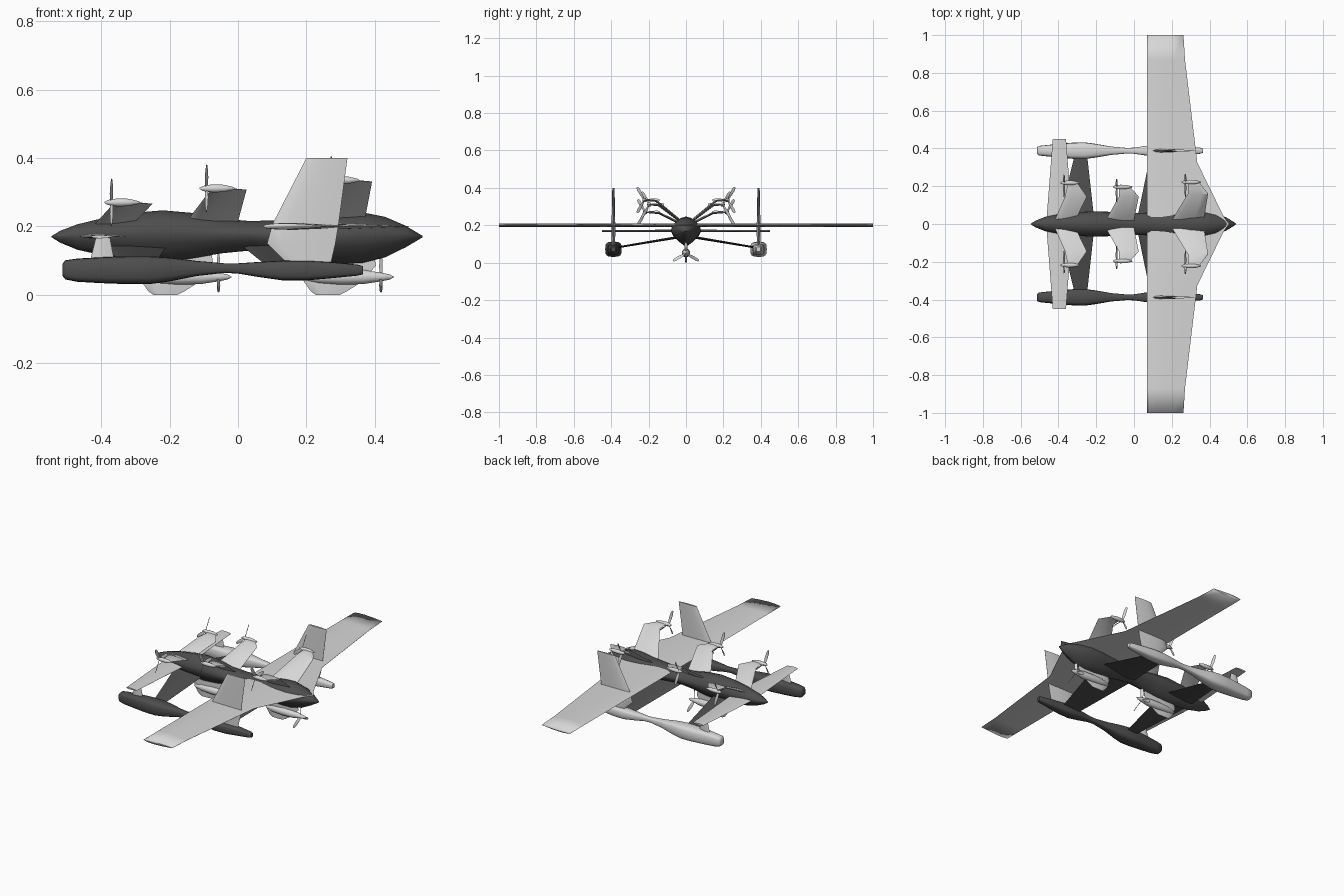
import bpy, bmesh, math
from mathutils import Vector

if "Cube" in bpy.data.objects:
    bpy.data.objects.remove(bpy.data.objects["Cube"])


def material(name, v):
    m = bpy.data.materials.new(name)
    m.diffuse_color = (v, v, v, 1)
    m.use_nodes = True
    m.node_tree.nodes["Principled BSDF"].inputs["Base Color"].default_value = m.diffuse_color
    return m


light = material("light_grey", .68)
dark = material("dark_grey", .075)


def make(name, lofts, mat=light, angle=40):
    """One object from lists of cross-section rings, each lofted and capped."""
    bm = bmesh.new()
    for rings in lofts:
        rows = [[bm.verts.new(p) for p in r] for r in rings]
        n = len(rows[0])
        for a, b in zip(rows, rows[1:]):
            for i in range(n):
                bm.faces.new((a[i], a[(i + 1) % n], b[(i + 1) % n], b[i]))
        bm.faces.new(rows[0])
        bm.faces.new(rows[-1])
    bmesh.ops.recalc_face_normals(bm, faces=bm.faces)
    me = bpy.data.meshes.new(name)
    bm.to_mesh(me)
    bm.free()
    me.polygons.foreach_set("use_smooth", [True] * len(me.polygons))
    me.set_sharp_from_angle(angle=math.radians(angle))
    me.materials.append(mat)
    ob = bpy.data.objects.new(name, me)
    bpy.context.collection.objects.link(ob)
    return ob


FOIL = [(0, 0), (.06, .55), (.2, .9), (.4, 1), (.7, .65), (1, .05),
        (1, -.05), (.7, -.65), (.4, -1), (.2, -.9), (.06, -.55)]


def panel(name, stations, s=1, mat=light):
    """Wing-like panel; each station is (x_lead, x_trail, y, z, thickness)."""
    rings = []
    for i, (x0, x1, y, z, t) in enumerate(stations):
        a, b = stations[max(i - 1, 0)], stations[min(i + 1, len(stations) - 1)]
        d = Vector((b[2] - a[2], b[3] - a[3])).normalized()
        rings.append([(x0 + (x1 - x0) * u, s * (y - d.y * v * t / 2), z + d.x * v * t / 2)
                      for u, v in FOIL])
    return make(name, [rings], mat)


def spindle(name, x, y, z, prof, n=14):
    """Round body along x; prof is (x offset, radius)."""
    make(name, [[[(x + dx, y + r * math.cos(2 * math.pi * k / n),
                   z + r * math.sin(2 * math.pi * k / n)) for k in range(n)]
                 for dx, r in prof]])


def propeller(name, x, y, z, angles, s=1):
    lofts = []
    for deg in angles:
        a = math.radians(deg)
        out, side = (math.cos(a), math.sin(a)), (-math.sin(a), math.cos(a))
        rings = []
        for r, c, tw in ((.004, .005, 55), (.035, .009, 35), (.065, .009, 22), (.079, .005, 18)):
            cx, cs = c * math.sin(math.radians(tw)), c * math.cos(math.radians(tw))
            ring = []
            for u, v in ((-1, 0), (0, .0018), (1, 0), (0, -.0018)):
                w = cs * u
                ring.append((x + cx * u + v, y + s * (out[0] * r + side[0] * w),
                             z + out[1] * r + side[1] * w))
            rings.append(ring)
        lofts.append(rings)
    make(name, lofts)


# Fuselage: rounded top, V-shaped keel; stations are (x, bottom, top, half width)
HALF = [(0, 1), (.4, .9), (.75, .65), (.97, .3), (1, .05), (.85, -.3), (.5, -.68), (.12, -.98)]
SECTION = HALF + [(-u, v) for u, v in reversed(HALF[1:])]
body = [(-.545, .168, .172, .003), (-.52, .152, .187, .018), (-.47, .131, .206, .038),
        (-.4, .115, .223, .052), (-.3, .102, .24, .063), (-.22, .098, .247, .067),
        (-.14, .104, .24, .065), (-.05, .12, .223, .06), (.03, .128, .216, .058),
        (.1, .12, .217, .062), (.2, .1, .226, .072), (.29, .09, .238, .08),
        (.36, .091, .242, .078), (.43, .108, .228, .06), (.49, .138, .202, .034),
        (.54, .168, .172, .003)]
make("fuselage", [[[(x, w * u, (b + t) / 2 + (t - b) / 2 * v) for u, v in SECTION]
                   for x, b, t, w in body]], dark, 60)

# Main wing with cranked trailing edge and softly shaded tips, and canard
right_half = [(.07, .5, 0, .2, .02), (.07, .47, .05, .2, .02), (.07, .335, .325, .2, .02),
              (.07, .27, .87, .2, .02), (.07, .262, 1, .2, .018)]
wing = panel("main_wing", [(a, b, -y, z, t) for a, b, y, z, t in reversed(right_half[1:])]
             + right_half).data
for e in wing.edges:
    if all(abs(wing.vertices[i].co.y) > .99 for i in e.vertices):
        e.use_edge_sharp = False
panel("canard", [(-.43, -.36, -.45, .17, .01), (-.465, -.325, 0, .17, .014),
                 (-.43, -.36, .45, .17, .01)])

# Boom floats: rounded-box section; stations are (x, centre z, half width, half height)
boom = [(-.513, .073, .018, .018), (-.505, .073, .025, .028), (-.47, .072, .029, .034),
        (-.4, .072, .036, .038), (-.32, .072, .043, .041), (-.26, .072, .044, .041),
        (-.2, .074, .036, .035), (-.12, .077, .022, .022), (-.04, .078, .015, .014),
        (.0, .077, .016, .015), (.06, .074, .025, .022), (.13, .071, .032, .029),
        (.2, .071, .03, .029), (.28, .072, .022, .023), (.35, .072, .016, .016),
        (.365, .072, .011, .012)]


def box_ring(x, y, z, w, h, n=16):
    pts = []
    for k in range(n):
        c, q = math.cos(2 * math.pi * k / n), math.sin(2 * math.pi * k / n)
        pts.append((x, y + w * math.copysign(abs(c) ** .6, c), z + h * math.copysign(abs(q) ** .6, q)))
    return pts


NACELLE = [(-.02, .002), (-.012, .007), (0, .010), (.02, .012), (.05, .011), (.08, .004), (.083, .001)]
# Upper engines: prop x, nacelle y, z, then root z and chords at root, knee and tip
upper = {"front": (-.37, .218, .27, .205, (-.42, -.31), (-.365, -.25), (-.35, -.30)),
         "middle": (-.092, .196, .311, .215, (-.15, 0), (-.08, .025), (-.08, -.02)),
         "rear": (.272, .222, .335, .215, (.2, .37), (.285, .392), (.285, .345))}

for s, side in ((1, "left"), (-1, "right")):
    # One boom is light, the other dark
    make("boom_float_" + side, [[box_ring(x, .388 * s, z, w, h) for x, z, w, h in boom]],
         light if s > 0 else dark, 60)

    # Tail fin through the wing, canard post, and the two float braces
    panel("tail_fin_" + side, [(.15, .27, .388, .085, .016), (.085, .285, .388, .15, .02),
                               (.1, .294, .388, .205, .02), (.2, .32, .388, .4, .012)], s)
    panel("canard_post_" + side, [(-.435, -.36, .388, .09, .014), (-.415, -.375, .388, .17, .01)], s)
    panel("front_brace_" + side, [(-.4, -.21, .02, .14, .014), (-.31, -.25, .38, .08, .01)], s, dark)
    panel("rear_brace_" + side, [(.015, .27, .02, .14, .014), (.09, .2, .38, .08, .01)], s, dark)

    # Upper engine pylons, nacelles and tractor propellers
    for pos, (x, y, z, zr, root, knee, tip) in upper.items():
        ky = .145 if pos != "rear" else .16
        panel(f"{pos}_pylon_{side}", [(*root, .02, zr, .014), (*knee, ky, z - .004, .012),
                                      (*tip, y, z, .008)], s)
        spindle(f"{pos}_nacelle_{side}", x, y * s, z, NACELLE)
        propeller(f"{pos}_propeller_{side}", x, y * s, z, (60, 180, 300), s)

# Belly engines: keel fin, nacelle and pusher propeller
BELLY = [(-.235, .002), (-.22, .01), (-.18, .019), (-.11, .023), (-.05, .021),
         (0, .013), (.025, .008), (.038, .001)]
for pos, x in (("front", -.057), ("rear", .418)):
    panel(pos + "_keel_fin", [(x + a, x + b, 0, z, t) for a, b, z, t in
                              ((-.23, -.02, .12, .014), (-.24, -.015, .085, .014),
                               (-.225, -.055, .038, .013), (-.205, -.1, .01, .01),
                               (-.19, -.12, 0, .008))])
    spindle(pos + "_belly_nacelle", x, 0, .052, BELLY)
    propeller(pos + "_belly_propeller", x, 0, .05, (90, 210, 330))
